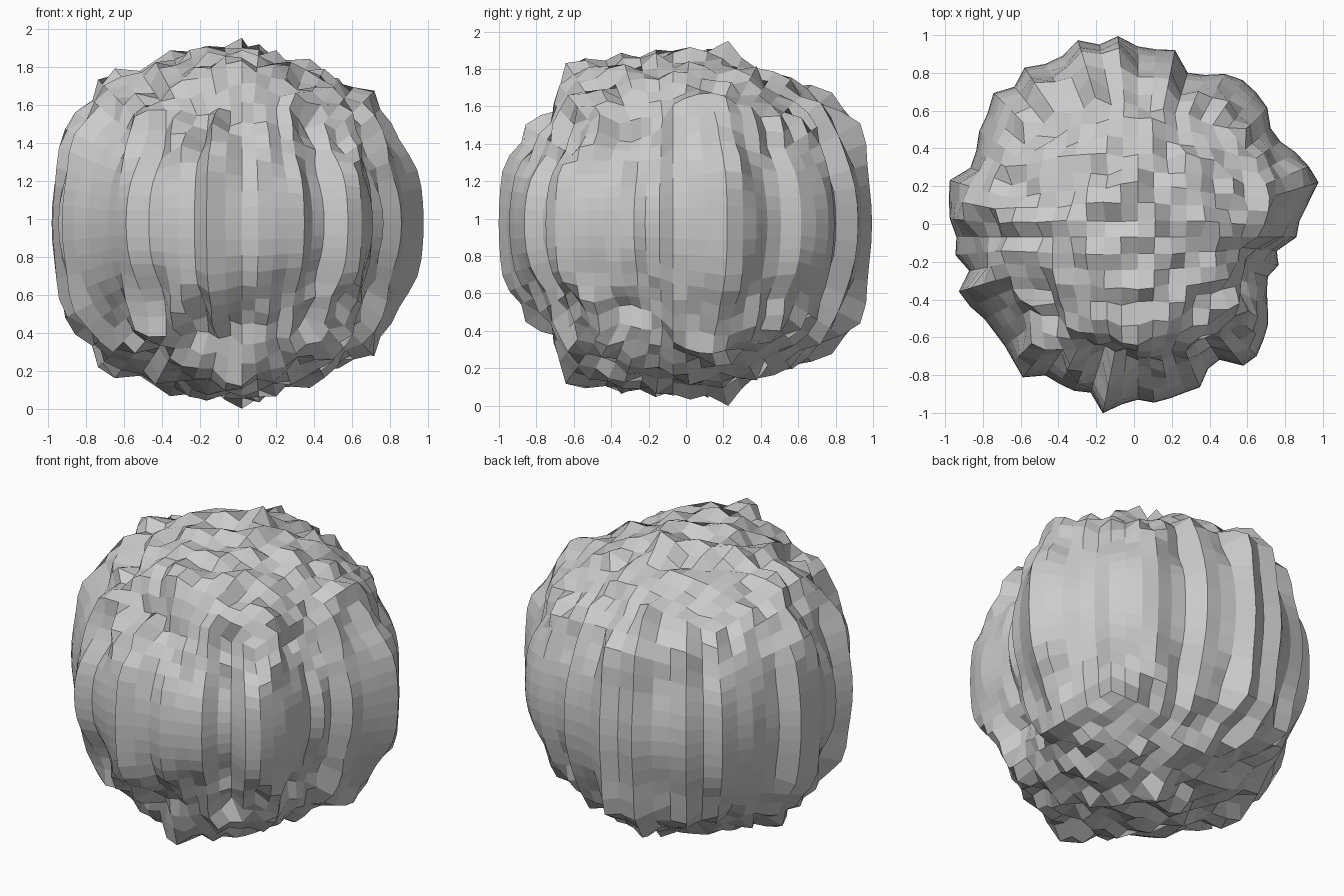
import bpy, bmesh, math
from mathutils import Vector, noise

cube = bpy.data.objects.get("Cube")
if cube:
    bpy.data.objects.remove(cube)

CELLS = 16
CENTRE = Vector((0.02, -0.07, 0.975))

# Radius (in hundredths) of each vertical rib, from the back left corner counter-clockwise
RIBS = [97, 99, 100, 98, 93, 91, 101, 100, 101, 107, 104, 109, 104, 104, 108, 103,
        108, 103, 101, 97, 96, 104, 102, 100, 96, 97, 91, 99, 96, 92, 91, 91,
        93, 96, 88, 88, 88, 86, 95, 89, 86, 88, 87, 86, 86, 79, 78, 88,
        89, 86, 83, 78, 74, 72, 76, 74, 84, 86, 92, 100, 98, 95, 91, 91]

# Lumps and hollows seen from above: x, y, x width, y width, height
LUMPS = [
    (0.03, -0.54, 0.25, 0.12, 0.10),    # front brow
    (0.0, -0.78, 0.5, 0.1, -0.03),      # hollow under the brow
    (-0.1, 0.78, 0.28, 0.16, 0.08),     # back swelling
    (-0.68, 0.1, 0.2, 0.25, 0.08),      # side swelling
    (-0.5, 0.5, 0.2, 0.2, 0.04),        # shoulder between the swellings
    (0.11, 0.07, 0.08, 0.08, 0.07),     # three small peaks on the crown
    (-0.26, -0.13, 0.08, 0.08, 0.08),
    (0.0, 0.28, 0.1, 0.08, 0.05),
]


def rib_radius(angle):
    """Interpolated rib radius at a compass angle."""
    t = (angle - math.pi / 4) / math.tau * len(RIBS) % len(RIBS)
    i = int(t)
    a, b = RIBS[i % len(RIBS)], RIBS[(i + 1) % len(RIBS)]
    return (a + (b - a) * (t - i)) / 100


def radius(angle, x, y):
    """Clean ribs round the middle that break up into lumps towards top and bottom."""
    reach = math.hypot(x, y)
    ring = rib_radius(angle)
    base = 0.905 + (ring - 0.905) * reach ** 2
    base += (ring - base) * max(0, 1 - (1 - reach) / 0.25)
    rough = min(1, (1 - reach) / 0.12)
    lumps = 0.11 * noise.noise(Vector((x * 9.1 + 2.4, y * 9.1 + 5.7, 0.4)))
    for cx, cy, wx, wy, height in LUMPS:
        lumps += height * math.exp(-((x - cx) / wx) ** 2 - ((y - cy) / wy) ** 2)
    return base + rough * lumps


# Rough boulder: a gridded cube rounded into a ball and pushed in and out
bm = bmesh.new()
bmesh.ops.create_cube(bm, size=2)
bmesh.ops.subdivide_edges(bm, edges=bm.edges[:], cuts=CELLS - 1, use_grid_fill=True)
for vert in bm.verts:
    ray = Vector([math.tan(c * math.pi / 4) for c in vert.co])
    angle = math.atan2(ray.y, ray.x)
    ray.normalize()
    vert.co = CENTRE + ray * radius(angle, ray.x, ray.y)
bmesh.ops.recalc_face_normals(bm, faces=bm.faces[:])

mesh = bpy.data.meshes.new("boulder")
bm.to_mesh(mesh)
bm.free()
boulder = bpy.data.objects.new("boulder", mesh)
bpy.context.collection.objects.link(boulder)

# Plain grey stone
stone = bpy.data.materials.new("grey stone")
stone.use_nodes = True
colour = (0.6, 0.6, 0.6, 1)
stone.diffuse_color = colour
stone.node_tree.nodes["Principled BSDF"].inputs["Base Color"].default_value = colour
mesh.materials.append(stone)
